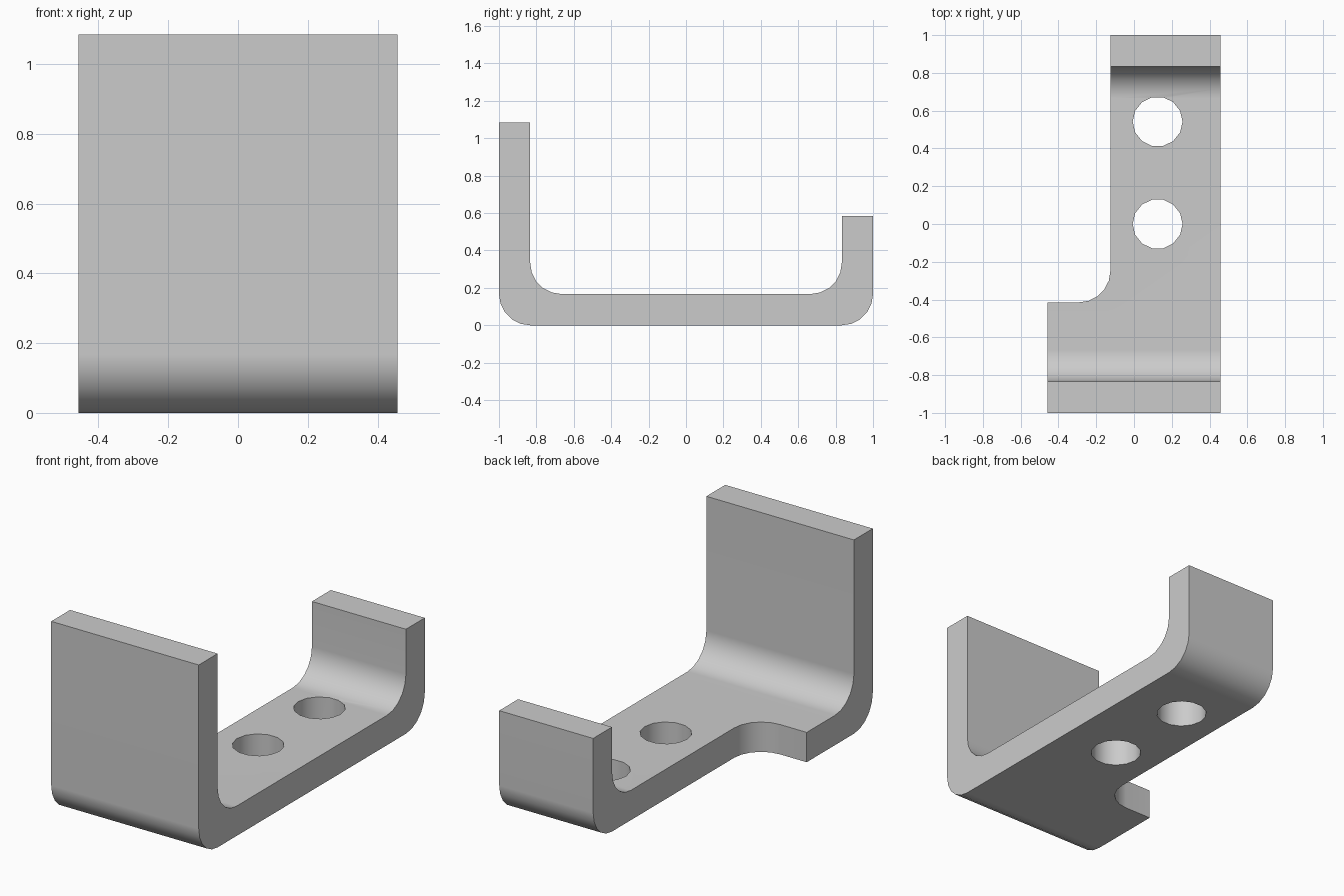
import bpy, bmesh
from math import sin, cos, pi, radians
from mathutils import Vector

if "Cube" in bpy.data.objects:
    bpy.data.objects.remove(bpy.data.objects["Cube"], do_unlink=True)

HALF_W, THICK, R = 0.457, 0.167, 0.167
FRONT_H, BACK_H = 1.085, 0.585

steel = bpy.data.materials.new("grey steel")
steel.use_nodes = True
grey = (0.6, 0.6, 0.6, 1)
steel.diffuse_color = grey
steel.node_tree.nodes["Principled BSDF"].inputs["Base Color"].default_value = grey


def arc(cx, cy, r, start, end, steps=5):
    """Points on an arc, angles in degrees."""
    angles = [radians(start + (end - start) * i / steps) for i in range(steps + 1)]
    return [(cx + r * cos(a), cy + r * sin(a)) for a in angles]


def prism(name, points, place, sweep):
    """Extrude a 2D outline, mapped to 3D by place, along sweep."""
    bm = bmesh.new()
    face = bm.faces.new([bm.verts.new(place(*p)) for p in points])
    extruded = bmesh.ops.extrude_face_region(bm, geom=[face])["geom"]
    moved = [g for g in extruded if isinstance(g, bmesh.types.BMVert)]
    bmesh.ops.translate(bm, verts=moved, vec=Vector(sweep))
    bmesh.ops.recalc_face_normals(bm, faces=bm.faces)
    mesh = bpy.data.meshes.new(name)
    bm.to_mesh(mesh)
    bm.free()
    mesh.materials.append(steel)
    obj = bpy.data.objects.new(name, mesh)
    bpy.context.collection.objects.link(obj)
    return obj


# Bent strip: side profile with rounded outer and inner bends
inner = 1 - THICK
profile = [(-1, FRONT_H)]
profile += arc(-1 + R, R, R, 180, 270)
profile += arc(1 - R, R, R, 270, 360)
profile += [(1, BACK_H), (inner, BACK_H)]
profile += arc(inner - R, THICK + R, R, 360, 270)
profile += arc(-inner + R, THICK + R, R, 270, 180)
profile += [(-inner, FRONT_H)]
bracket = prism("bracket", profile, lambda y, z: (-HALF_W, y, z), (2 * HALF_W, 0, 0))

# Cutters: side notch with a rounded corner, and two bolt holes
flat = lambda x, y: (x, y, -0.3)
up = (0, 0, 2)
notch = [(-0.125, 1.3)] + arc(-0.125 - R, -0.415 + R, R, 0, -90)
notch += [(-0.8, -0.415), (-0.8, 1.3)]
cutters = [prism("notch_cutter", notch, flat, up)]
for y in (0.0, 0.542):
    ring = arc(0.125, y, 0.132, 0, 360, 14)[:-1]
    cutters.append(prism("hole_cutter", ring, flat, up))

# Cut the bracket and bake the result
for cutter in cutters:
    cutter.hide_render = True
    cut = bracket.modifiers.new(cutter.name, 'BOOLEAN')
    cut.operation = 'DIFFERENCE'
    cut.solver = 'EXACT'
    cut.object = cutter

for obj in bpy.context.selected_objects:
    obj.select_set(False)
bpy.context.view_layer.objects.active = bracket
bracket.select_set(True)
for cutter in cutters:
    bpy.ops.object.modifier_apply(modifier=bracket.modifiers[0].name)
    bpy.data.objects.remove(cutter, do_unlink=True)

# Smooth bends with crisp edges, keeping flat faces flat
bpy.ops.object.shade_smooth_by_angle(angle=radians(30))
weighted = bracket.modifiers.new("flat_faces", 'WEIGHTED_NORMAL')
weighted.keep_sharp = True
